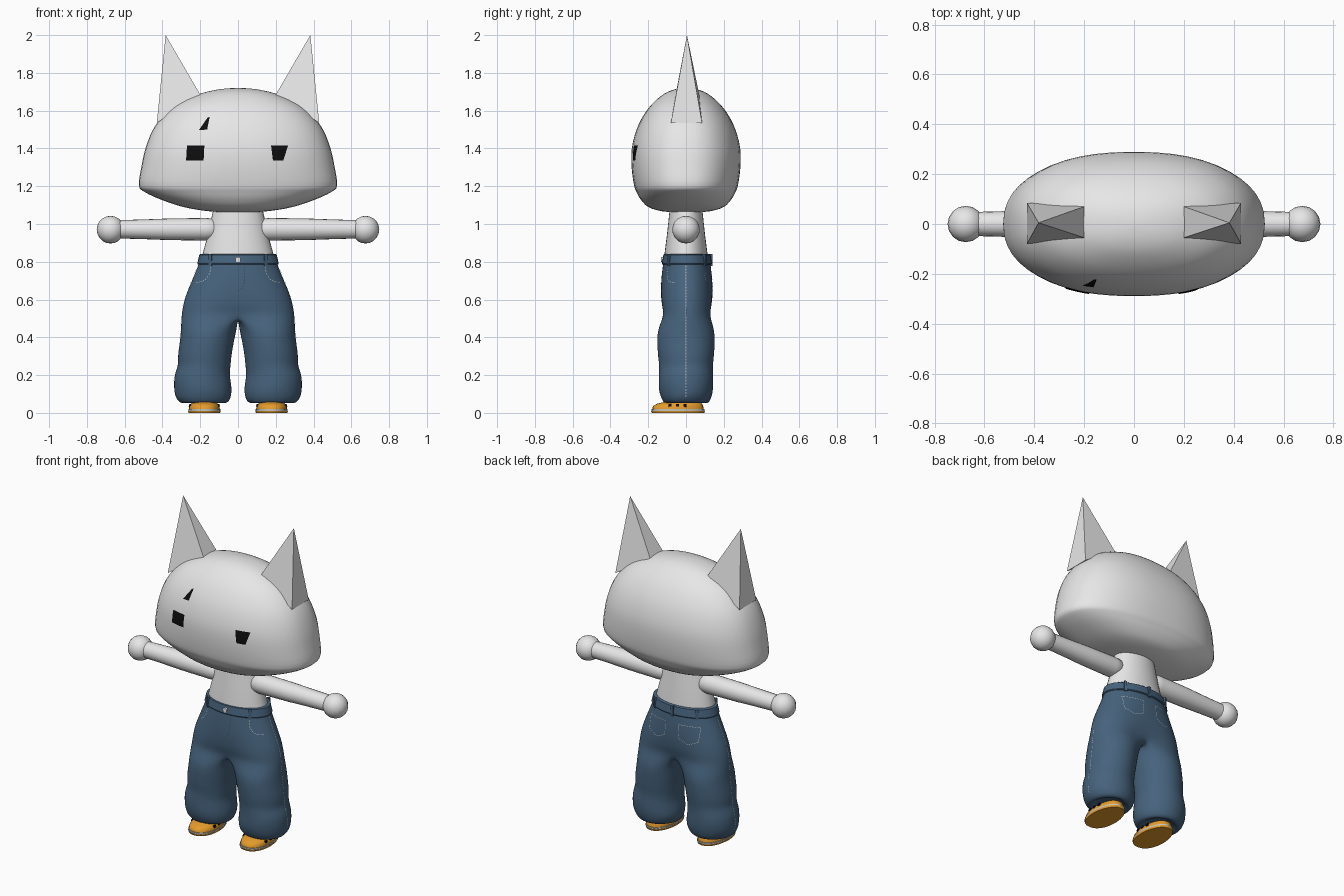
import bpy, bmesh, math
from mathutils import Vector
from mathutils.bvhtree import BVHTree

if "Cube" in bpy.data.objects:
    bpy.data.objects.remove(bpy.data.objects["Cube"])


def material(name, rgb):
    m = bpy.data.materials.new(name)
    m.diffuse_color = (*rgb, 1)
    m.use_nodes = True
    m.node_tree.nodes["Principled BSDF"].inputs["Base Color"].default_value = m.diffuse_color
    return m


GREY = material("pale grey", (0.8, 0.8, 0.8))
BLACK = material("black", (0.004, 0.004, 0.004))
DENIM = material("denim blue", (0.062, 0.125, 0.205))
DARK = material("dark denim", (0.03, 0.06, 0.10))
THREAD = material("pale thread", (0.55, 0.55, 0.52))
ORANGE = material("orange", (0.78, 0.33, 0.025))


def make(name, bm, mat, angle=40):
    bmesh.ops.recalc_face_normals(bm, faces=bm.faces)
    me = bpy.data.meshes.new(name)
    bm.to_mesh(me)
    bm.free()
    ob = bpy.data.objects.new(name, me)
    bpy.context.collection.objects.link(ob)
    me.materials.append(mat)
    if angle:
        bpy.ops.object.select_all(action='DESELECT')
        ob.select_set(True)
        bpy.context.view_layer.objects.active = ob
        bpy.ops.object.shade_smooth_by_angle(angle=math.radians(angle))
    return ob


def spow(v, p):
    return math.copysign(abs(v) ** p, v)


def ring(cx, cy, z, a, b, n=32, e=2.0):
    """Superellipse in a level plane."""
    out = []
    for i in range(n):
        t = math.tau * i / n
        out.append((cx + a * spow(math.cos(t), 2 / e), cy + b * spow(math.sin(t), 2 / e), z))
    return out


def loft(name, rings, mat, angle=40):
    bm = bmesh.new()
    rows = [[bm.verts.new(p) for p in r] for r in rings]
    n = len(rows[0])
    for r0, r1 in zip(rows, rows[1:]):
        for i in range(n):
            bm.faces.new((r0[i], r0[(i + 1) % n], r1[(i + 1) % n], r1[i]))
    bm.faces.new(rows[0])
    bm.faces.new(rows[-1])
    return make(name, bm, mat, angle)


def smooth_rows(rows, k=3):
    """Catmull-Rom rows between the given profile rows."""
    out = []
    for i in range(len(rows) - 1):
        p = [Vector(rows[max(0, min(len(rows) - 1, i + j))]) for j in (-1, 0, 1, 2)]
        for s in range(k):
            t = s / k
            out.append(0.5 * (2 * p[1] + (p[2] - p[0]) * t + (2 * p[0] - 5 * p[1] + 4 * p[2] - p[3]) * t * t
                              + (3 * p[1] - p[0] - 3 * p[2] + p[3]) * t ** 3))
    return out + [Vector(rows[-1])]


def tree(ob):
    bpy.context.view_layer.update()
    return BVHTree.FromObject(ob, bpy.context.evaluated_depsgraph_get())


# Head: height, half width, half depth
profile = [(1.062, .06, .05), (1.068, .16, .13), (1.09, .29, .2), (1.13, .41, .24), (1.17, .495, .262),
           (1.205, .525, .275), (1.3, .512, .288), (1.4, .49, .287), (1.5, .45, .262), (1.58, .39, .222),
           (1.64, .315, .175), (1.69, .2, .115), (1.713, .1, .06), (1.72, .02, .012)]
head = loft("head", [ring(0, 0, z, a, b, 48, 2.3) for z, a, b in smooth_rows(profile)], GREY, 70)
head_tree = tree(head)

# Ears: tall four-sided spikes sunk into the head
for s, side in ((-1, "left"), (1, "right")):
    bm = bmesh.new()
    base = [bm.verts.new((s * x, y, z)) for x, y, z in
            ((.2, -.055, 1.685), (.43, -.08, 1.535), (.43, .085, 1.535), (.2, .07, 1.685))]
    tip = bm.verts.new((s * .383, .005, 2.0))
    bm.faces.new(base)
    for i in range(4):
        bm.faces.new((base[i], base[(i + 1) % 4], tip))
    make(side + "_ear", bm, GREY, 0)


# Face marks: small patches laid on the head surface
def face_patch(name, c, n=4):
    bm = bmesh.new()
    a, b, d, e = [Vector((x, 0, z)) for x, z in c]
    grid = []
    for i in range(n + 1):
        row = []
        for j in range(n + 1):
            p = a.lerp(b, j / n).lerp(e.lerp(d, j / n), i / n)
            hit = head_tree.ray_cast(Vector((p.x, -2, p.z)), Vector((0, 1, 0)))[0]
            row.append(bm.verts.new(hit + Vector((0, -.004, 0))))
        grid.append(row)
    for i in range(n):
        for j in range(n):
            bm.faces.new((grid[i][j], grid[i + 1][j], grid[i + 1][j + 1], grid[i][j + 1]))
    make(name, bm, BLACK)


face_patch("left_eye", [(-.27, 1.415), (-.178, 1.415), (-.182, 1.337), (-.275, 1.337)])
face_patch("right_eye", [(.175, 1.415), (.265, 1.415), (.24, 1.337), (.185, 1.337)])
face_patch("eyebrow", [(-.162, 1.562), (-.15, 1.568), (-.163, 1.5), (-.207, 1.497)])

# Torso, arms and ball hands
loft("torso", [ring(0, 0, z, a, b) for z, a, b in
               ((.78, .195, .118), (.84, .188, .114), (.95, .158, .1), (1.09, .128, .085))], GREY)
for s, side in ((-1, "left"), (1, "right")):
    rings = []
    for x, r in ((.11, .04), (.13, .056), (.17, .06), (.37, .057), (.5, .052), (.65, .048)):
        rings.append([(s * x, p[0], p[1] + .972) for p in ring(0, 0, 0, r, r, 20)])
    loft(side + "_arm", rings, GREY)
    bm = bmesh.new()
    bmesh.ops.create_uvsphere(bm, u_segments=16, v_segments=10, radius=.073)
    bmesh.ops.translate(bm, verts=bm.verts, vec=(s * .675, 0, .97))
    make(side + "_hand", bm, GREY, 60)

# Trousers: one half, hips then a baggy leg, mirrored and subdivided
hips = [(.82, .203, .122, 0), (.78, .212, .128, 0), (.7, .246, .14, .02), (.62, .281, .15, .08),
        (.56, .295, .156, .17), (.515, .302, .156, .28)]
legs = [(.44, .006, .305, .154), (.38, .02, .31, .156), (.30, .033, .323, .152), (.25, .038, .318, .144),
        (.20, .044, .341, .147), (.13, .03, .343, .149), (.08, .035, .334, .137), (.05, .055, .308, .12),
        (.052, .085, .28, .095), (.075, .1, .265, .08)]
OUT, INN = 13, 5
bm = bmesh.new()
rows = []
for z, a, b, pinch in hips:
    row = []
    for i in range(OUT):
        t = -math.pi / 2 + math.pi * i / (OUT - 1)
        x = 0 if i in (0, OUT - 1) else a * math.cos(t) ** .95
        y = b * math.sin(t) * (1 - pinch * abs(math.sin(t)) ** 8)
        row.append(bm.verts.new((x, y + .004, z)))
    rows.append(row)
for r0, r1 in zip(rows, rows[1:]):
    for i in range(OUT - 1):
        bm.faces.new((r0[i], r0[i + 1], r1[i + 1], r1[i]))
front, back = rows[-1][0].co, rows[-1][-1].co
inner = [bm.verts.new((0, back.y + (front.y - back.y) * (k + 1) / (INN + 1), .505)) for k in range(INN)]
prev = rows[-1] + inner
for k, (z, xin, xout, b) in enumerate(legs):
    c, a = (xin + xout) / 2, (xout - xin) / 2
    degs = [-130 + 260 * i / (OUT - 1) for i in range(OUT)] + [130 + 100 * (i + 1) / (INN + 1) for i in range(INN)]
    cur = []
    for d in degs:
        t = math.radians(d)
        fold = .006 * math.sin(3 * t + k * 2.1) if 1 < k < 7 else 0
        cur.append(bm.verts.new((c + a * math.cos(t), b * math.sin(t), z + fold)))
    for i in range(len(cur)):
        j = (i + 1) % len(cur)
        bm.faces.new((prev[i], prev[j], cur[j], cur[i]))
    prev = cur
bm.faces.new(prev)
trousers = make("trousers", bm, DENIM, 180)
mir = trousers.modifiers.new("mirror", 'MIRROR')
mir.use_clip = True
sub = trousers.modifiers.new("subdivision", 'SUBSURF')
sub.levels = sub.render_levels = 2
cloth = tree(trousers)

# Waistband with belt loops and button
loft("waistband", [ring(0, .005, z, a, b) for z, a, b in
                   ((.785, .213, .13), (.79, .216, .133), (.837, .205, .125), (.84, .2, .121))], DENIM)
for n, (x, s) in enumerate(((-.145, -1), (.145, -1), (-.145, 1), (.145, 1), (0, 1))):
    y = s * .128 * math.sqrt(1 - (x / .21) ** 2)
    bpy.ops.mesh.primitive_cube_add(size=1, location=(x, y + .005, .81))
    ob = bpy.context.object
    ob.name = "belt_loop_%d" % (n + 1)
    ob.scale = (.016, .014, .064)
    ob.rotation_euler.z = math.atan2(y / .128 ** 2, x / .21 ** 2) - math.pi / 2
    ob.data.materials.append(DENIM)
bpy.ops.mesh.primitive_cylinder_add(vertices=16, radius=.014, depth=.012, location=(0, -.127, .812),
                                    rotation=(math.pi / 2, 0, 0))
bpy.context.object.name = "button"
bpy.context.object.data.materials.append(GREY)


# Stitching: short dashes laid on the cloth along each path
def stitch(name, paths, mat, step=.016, width=.003):
    bm = bmesh.new()
    for pts, view in paths:
        view = Vector(view)
        for p, q in zip(pts, pts[1:]):
            p, q = Vector(p), Vector(q)
            n = max(1, round((q - p).length / step))
            for i in range(n):
                h0 = cloth.ray_cast(p.lerp(q, i / n) - view, view)
                h1 = cloth.ray_cast(p.lerp(q, (i + .65) / n) - view, view)
                if h0[0] is None or h1[0] is None:
                    continue
                w = h0[1].cross(h1[0] - h0[0]).normalized() * width / 2
                o = h0[1] * .003
                bm.faces.new([bm.verts.new(v + o) for v in (h0[0] - w, h1[0] - w, h1[0] + w, h0[0] + w)])
    make(name, bm, mat, 0)


pale = []
for s in (-1, 1):
    pale.append(([(s, 0, .78), (s, 0, .08)], (-s, 0, 0)))
    pale.append(([(s * x, 0, z) for x, z in ((.143, .775), (.148, .74), (.165, .71), (.19, .693), (.228, .69))],
                 (0, 1, 0)))
    pale.append(([(s * x, 0, z) for x, z in ((.045, .735), (.17, .735), (.168, .65), (.108, .625), (.047, .65),
                                             (.045, .735))], (0, -1, 0)))
stitch("pocket_and_seam_stitching", pale, THREAD)
stitch("fly_stitching", [([(.035, 0, .775), (.034, 0, .69), (.022, 0, .66), (0, 0, .645)], (0, 1, 0))], DARK)

# Shoes: sole, pale rim, rounded upper, side laces
for s, side in ((-1, "left"), (1, "right")):
    def outline(z, k, dy=0.0):
        return [(x + s * .178, y + dy - .042, z) for x, y, _ in
                ((px * (1 - .9 * max(0, py)), py, 0) for px, py, _ in ring(0, 0, 0, .086 * k, .143 * k, 28, 2.3))]
    loft(side + "_sole", [outline(0, .97), outline(.011, 1)], ORANGE)
    loft(side + "_sole_rim", [outline(.011, .985), outline(.02, .985)], THREAD)
    loft(side + "_shoe_upper", [outline(.02, .95), outline(.036, .93), outline(.048, .84, .008),
                                outline(.058, .66, .02), outline(.064, .35, .03)], ORANGE, 60)
    for n, y in enumerate((-.085, -.045, -.005)):
        for e in (-1, 1):
            bpy.ops.mesh.primitive_cube_add(size=1, location=(s * .178 + e * .0765, y, .04),
                                            rotation=(0, -e * .35, 0))
            ob = bpy.context.object
            ob.name = "%s_lace_%d" % (side, n + 1)
            ob.scale = (.009, .016, .014)
            ob.data.materials.append(BLACK)
